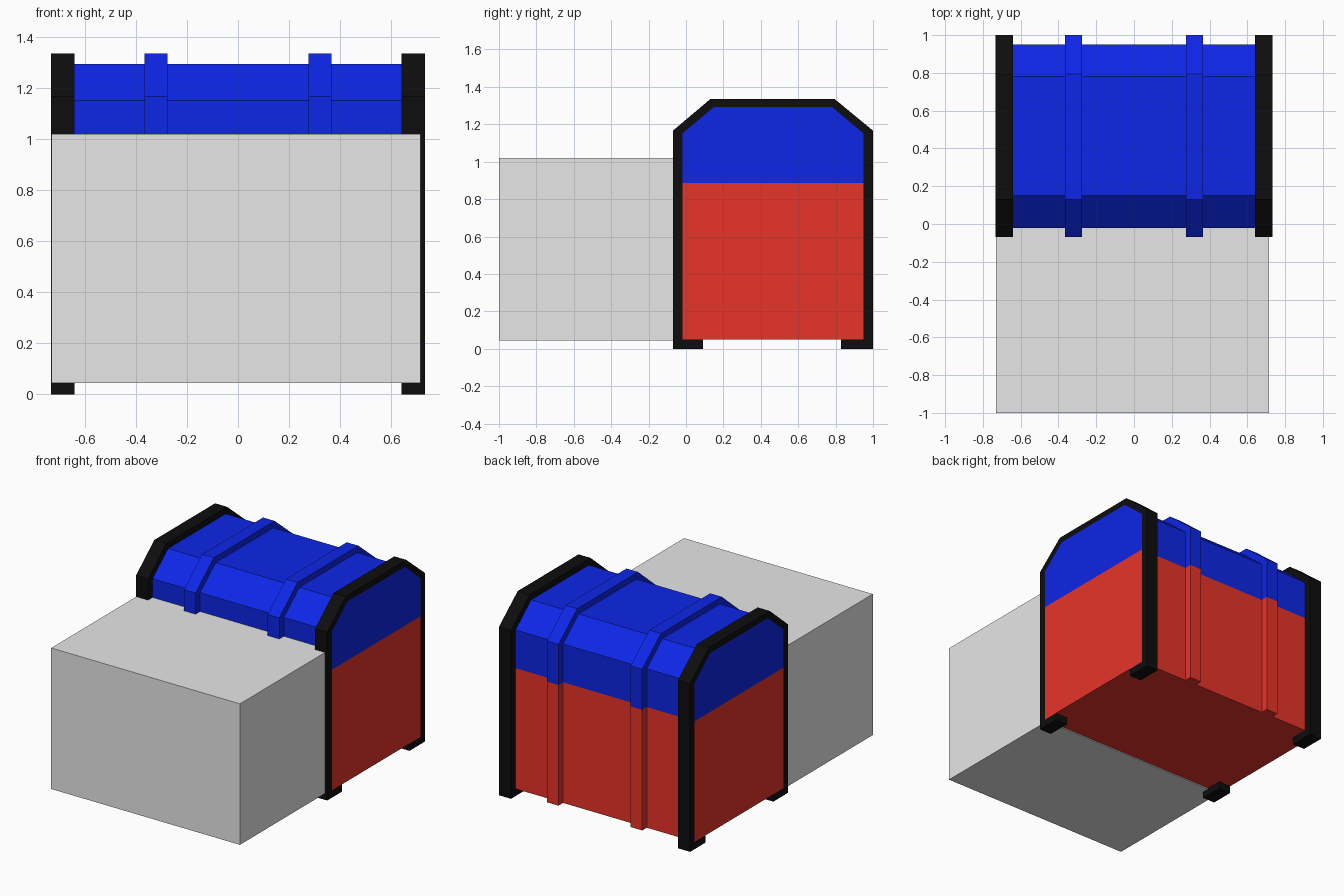
import bpy, bmesh

cube = bpy.data.objects.get("Cube")
if cube:
    bpy.data.objects.remove(cube, do_unlink=True)


def material(name, rgb):
    m = bpy.data.materials.new(name)
    m.use_nodes = True
    m.diffuse_color = (*rgb, 1)
    m.node_tree.nodes["Principled BSDF"].inputs["Base Color"].default_value = (*rgb, 1)
    return m


RED = material("red", (0.8, 0.034, 0.021))
BLUE = material("blue", (0.004, 0.019, 0.8))
BLACK = material("black", (0.004, 0.004, 0.004))
GREY = material("light grey", (0.8, 0.8, 0.8))


def prism(name, profile, x0, x1, mat):
    """Extrude a (y, z) outline along x."""
    bm = bmesh.new()
    face = bm.faces.new([bm.verts.new((x0, y, z)) for y, z in profile])
    ext = bmesh.ops.extrude_face_region(bm, geom=[face])
    moved = [v for v in ext["geom"] if isinstance(v, bmesh.types.BMVert)]
    bmesh.ops.translate(bm, verts=moved, vec=(x1 - x0, 0, 0))
    bmesh.ops.recalc_face_normals(bm, faces=bm.faces)
    mesh = bpy.data.meshes.new(name)
    bm.to_mesh(mesh)
    bm.free()
    mesh.materials.append(mat)
    obj = bpy.data.objects.new(name, mesh)
    bpy.context.collection.objects.link(obj)
    return obj


def box(name, x0, x1, y0, y1, z0, z1, mat):
    return prism(name, [(y0, z0), (y1, z0), (y1, z1), (y0, z1)], x0, x1, mat)


SEAM, BASE, END = 0.885, 0.05, 0.732


def inner(z):
    return [(-0.02, z), (-0.02, 1.15), (0.15, 1.293), (0.78, 1.293), (0.95, 1.15), (0.95, z)]


def outer(z):
    return [(-0.07, z), (-0.07, 1.166), (0.13, 1.335), (0.795, 1.335), (1.0, 1.166), (1.0, z)]


def arch(z):
    return outer(z) + inner(z)[::-1]


# Chest body and faceted lid
box("chest_body", -END, END, -0.02, 0.95, BASE, SEAM, RED)
prism("chest_lid", inner(SEAM), -END, END, BLUE)

for side, s in (("left", 1), ("right", -1)):
    # End frames with feet
    xa, xb = sorted((s * 0.64, s * END))
    prism(f"end_frame_{side}", arch(0), xa, xb, BLACK)
    box(f"front_foot_{side}", xa, xb, -0.02, 0.09, 0, BASE, BLACK)
    box(f"back_foot_{side}", xa, xb, 0.83, 0.95, 0, BASE, BLACK)
    # Straps: blue over the lid, red down the body
    xa, xb = sorted((s * 0.276, s * 0.365))
    prism(f"lid_strap_{side}", arch(SEAM), xa, xb, BLUE)
    box(f"front_body_strap_{side}", xa, xb, -0.07, -0.02, BASE, SEAM, RED)
    box(f"back_body_strap_{side}", xa, xb, 0.95, 1.0, BASE, SEAM, RED)

# Plain block against the front
box("front_block", -0.73, 0.715, -1.0, -0.021, 0.044, 1.02, GREY)
